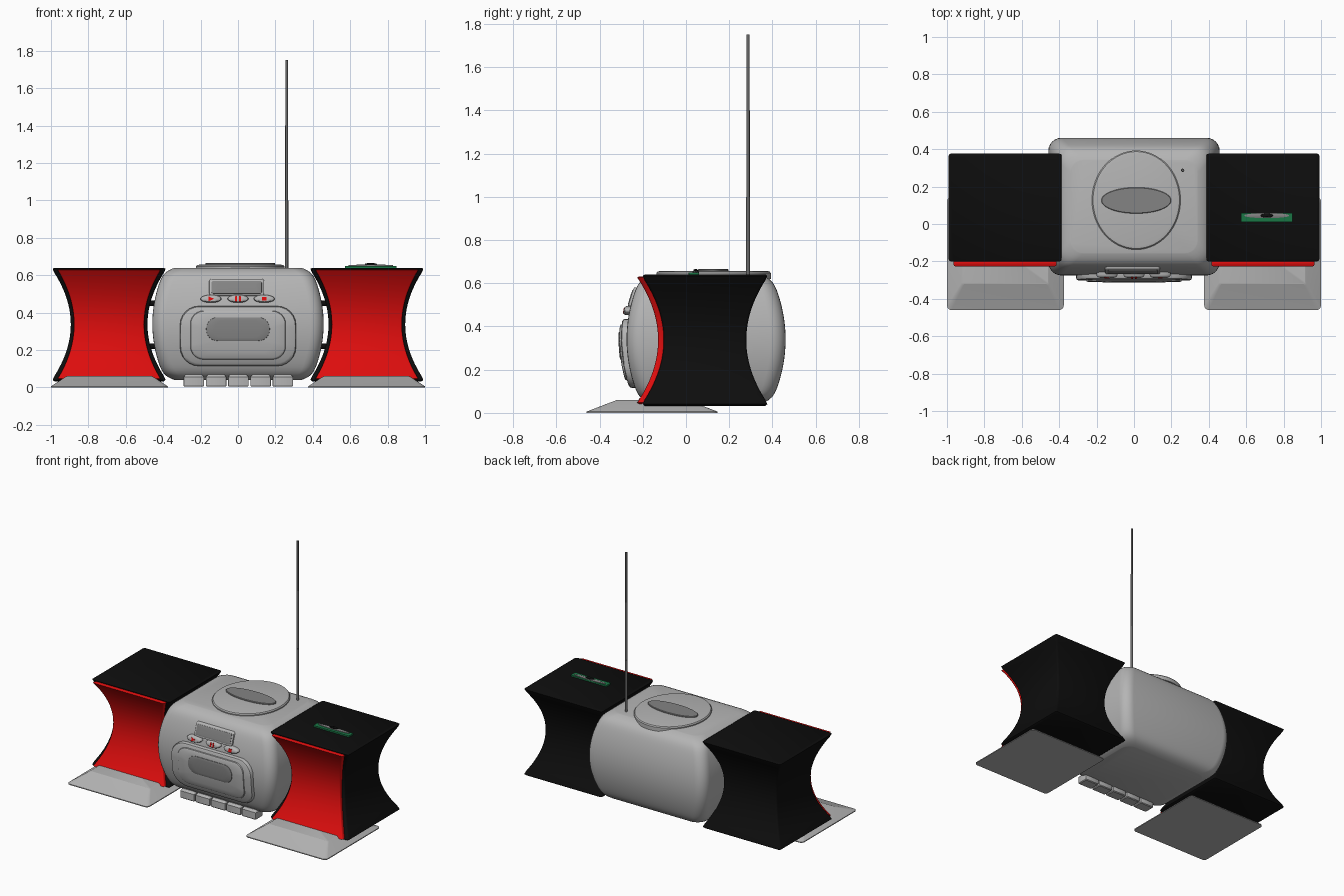
import bpy, bmesh, math

cube = bpy.data.objects.get("Cube")
if cube:
    bpy.data.objects.remove(cube, do_unlink=True)


def material(name, r, g, b):
    m = bpy.data.materials.new(name)
    m.use_nodes = True
    m.diffuse_color = (r, g, b, 1)
    m.node_tree.nodes["Principled BSDF"].inputs["Base Color"].default_value = (r, g, b, 1)
    return m


GREY = material("light grey plastic", .46, .46, .46)
DARK = material("dark grey panel", .23, .23, .23)
METAL = material("antenna metal", .14, .14, .14)
BLACK = material("black plastic", .004, .004, .004)
RED = material("red grille", .72, .004, .004)
GREEN = material("green badge", .01, .18, .06)


def ring(cx, cy, hx, hy, r, n=6):
    """Rounded rectangle outline."""
    r = min(r, hx * .98, hy * .98)
    pts = []
    for k, (sx, sy) in enumerate(((1, 1), (-1, 1), (-1, -1), (1, -1))):
        for i in range(n + 1):
            a = math.pi / 2 * (k + i / n)
            pts.append((cx + sx * (hx - r) + r * math.cos(a),
                        cy + sy * (hy - r) + r * math.sin(a)))
    return pts


def ellipse(cx, cy, rx, ry, n=40):
    return [(cx + rx * math.cos(2 * math.pi * i / n),
             cy + ry * math.sin(2 * math.pi * i / n)) for i in range(n)]


def loft(name, layers, mat, place=lambda u, v, d: (u, v, d), angle=35):
    """Skin a stack of (outline, depth) layers and cap both ends."""
    bm = bmesh.new()
    loops = [[bm.verts.new(place(u, v, d)) for u, v in pts] for pts, d in layers]
    for a, b in zip(loops, loops[1:]):
        for i in range(len(a)):
            j = (i + 1) % len(a)
            bm.faces.new((a[i], a[j], b[j], b[i]))
    bm.faces.new(loops[0])
    bm.faces.new(loops[-1])
    bmesh.ops.recalc_face_normals(bm, faces=bm.faces)
    me = bpy.data.meshes.new(name)
    bm.to_mesh(me)
    bm.free()
    me.materials.append(mat)
    ob = bpy.data.objects.new(name, me)
    bpy.context.collection.objects.link(ob)
    bpy.ops.object.select_all(action='DESELECT')
    ob.select_set(True)
    bpy.context.view_layer.objects.active = ob
    bpy.ops.object.shade_smooth_by_angle(angle=math.radians(angle))
    return ob


# Barrel-shaped main body
MID, HALF = .34, .30


def body_inset(z):
    t = min(1, abs(z - MID) / HALF)
    return .07 * t ** 2 + .05 * t ** 16


def on_front(u, v, d):
    """Place a point at height d over the curved front of the body."""
    return (u, -.275 + body_inset(v) - d, v)


layers = []
for i in range(33):
    z = MID + HALF * math.sin(math.pi * (i / 32 - .5))
    s = body_inset(z)
    layers.append((ring(0, .093, .458 - s, .368 - s, .07), z))
loft("main_body", layers, GREY)


def front_plate(name, cx, cz, hx, hz, r, base, top, bevel, mat):
    """Plate that follows the curve of the body front."""
    steps = [(0, base), (0, top - bevel), (bevel * .3, top - bevel * .3), (bevel, top)]
    stack = [(ring(cx, cz, hx - s, hz - s, r), d) for s, d in steps]
    for f in (.75, .5, .25, .03):
        stack.append((ring(cx, cz, (hx - bevel) * f, (hz - bevel) * f, r * f), top))
    return loft(name, stack, mat, on_front)


# Cassette door, window and display
front_plate("cassette_door", 0, .275, .31, .16, .1, -.01, .026, .012, GREY)
front_plate("cassette_door_panel", 0, .28, .255, .13, .07, .02, .034, .008, GREY)
front_plate("cassette_window", 0, .312, .17, .063, .06, .03, .037, .002, DARK)
front_plate("display_frame", -.007, .535, .147, .046, .015, -.01, .012, .006, GREY)
front_plate("display", -.007, .535, .134, .034, .008, .008, .014, .001, DARK)

# Oval buttons with red marks
for name, x in (("play", -.145), ("pause", 0), ("stop", .14)):
    loft(name + "_button", [(ellipse(x, .474, .056 * f, .021 * f), d)
         for f, d in ((1, -.01), (1, .012), (.93, .02), (.75, .025), (.3, .027))],
         GREY, on_front)


def mark(name, pts):
    loft(name, [(pts, .02), (pts, .029)], RED, on_front)


mark("play_mark", [(-.157, .461), (-.128, .474), (-.157, .487)])
for side in (-1, 1):
    mark("pause_mark", ring(side * .01, .474, .005, .014, .001, 1))
mark("stop_mark", ring(.14, .474, .012, .01, .001, 1))

# Row of cassette keys under the front edge
for i in range(5):
    x = -.236 + i * .119
    loft("cassette_key", [(ring(x, -.185, .055 - s, .04 - s, .006, 2), z)
         for s, z in ((.005, .004), (0, .009), (0, .055), (.012, .07))], GREY)

# Disc lid with grip on top
loft("disc_lid", [(ellipse(.012, .128, .237 - s, .265 - s, 64), z)
     for s, z in ((0, .62), (0, .647), (.006, .654), (.02, .657))], GREY)
loft("disc_lid_grip", [(ellipse(.012, .126, .187 - s, .07 - s, 48), z)
     for s, z in ((0, .65), (0, .662), (.003, .665))], DARK)

# Antenna
loft("antenna", [(ellipse(.26, .287, r, r, 12), z)
     for r, z in ((.009, .62), (.009, 1.0), (.008, 1.0), (.008, 1.4), (.007, 1.4), (.007, 1.75))],
     METAL)


# Hourglass speakers with curved grilles, feet and connecting pegs
def waist(z):
    t = min(1, abs(z - .337) / .29)
    return .097 * (1 - t * t)


def heights(low, high, n=28):
    return [low + (high - low) * i / n for i in range(n + 1)]


for side, label in ((1, "left"), (-1, "right")):
    cx = side * .689
    stack = [(ring(cx, .088, .292, .28, .012, 3), .033)]
    for z in heights(.04, .634):
        s = waist(z)
        stack.append((ring(cx, .088, .302 - s, .288 - s, .012, 3), z))
    stack.append((ring(cx, .088, .292, .28, .012, 3), .64))
    loft(label + "_speaker", stack, BLACK)

    stack = [(ring(cx, -.21, .265, .006, .005, 3), .042)]
    for z in heights(.047, .627):
        s = waist(z)
        stack.append((ring(cx, -.21 + s, .275 - s * .9, .016, .008, 3), z))
    stack.append((ring(cx, -.21, .265, .006, .005, 3), .632))
    loft(label + "_speaker_grille", stack, RED)

    fx = side * .6875
    loft(label + "_speaker_foot", [
        (ring(fx, -.157, .312, .303, .025), 0),
        (ring(fx, -.157, .312, .303, .025), .006),
        (ring(fx, -.157, .235, .17, .012), .057),
        (ring(fx, -.157, .228, .163, .01), .06)], GREY, angle=20)

    for z in (.22, .45):
        loft(label + "_peg", [(ellipse(.09, z, .014, .014, 16), side * .42),
             (ellipse(.09, z, .014, .014, 16), side * .52)], BLACK,
             lambda u, v, d: (d, u, v))

# Plain badge on top of the left speaker
loft("badge_plate", [(ring(.71, .036, .138, .024, .003, 2), z) for z in (.636, .65)], GREEN)
loft("badge_oval", [(ellipse(.71, .045, .12 * f, .014 * f), z)
     for f, z in ((1, .645), (1, .654), (.5, .657))], DARK)
loft("badge_knob", [(ellipse(.71, .045, .035 * f, .012 * f, 20), z)
     for f, z in ((1, .65), (.9, .661), (.5, .665))], BLACK)
